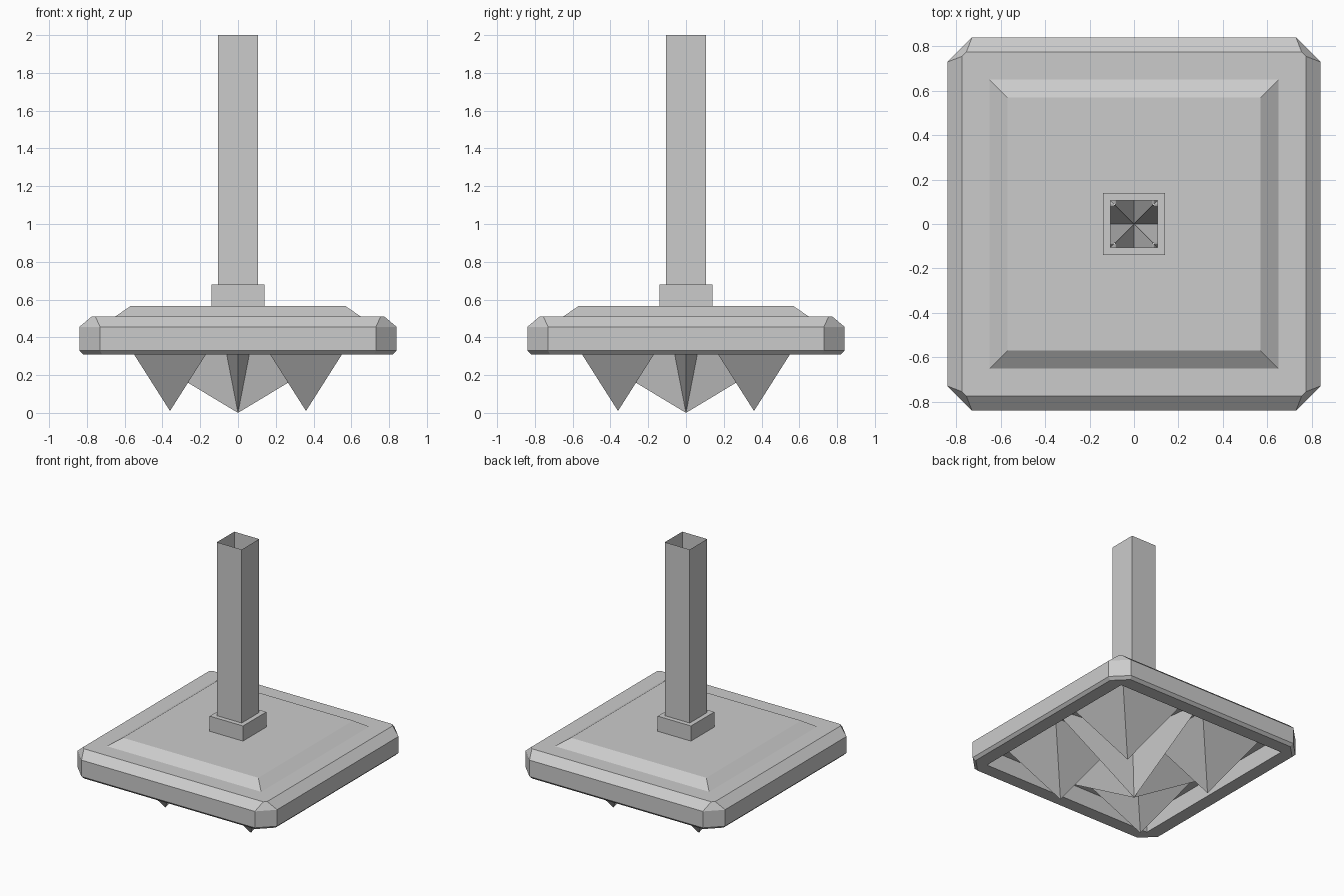
import bpy
import bmesh
from math import cos, sin, pi

cube = bpy.data.objects.get("Cube")
if cube:
    bpy.data.objects.remove(cube, do_unlink=True)

grey = bpy.data.materials.new("plain_grey")
grey.use_nodes = True
colour = (0.6, 0.6, 0.6, 1)
grey.diffuse_color = colour
grey.node_tree.nodes["Principled BSDF"].inputs["Base Color"].default_value = colour

CEILING = 0.44   # underside of the hollow base
TUBE = 0.105     # half width of the square tube


def finish(bm, name):
    mesh = bpy.data.meshes.new(name)
    bm.to_mesh(mesh)
    bm.free()
    mesh.materials.append(grey)
    obj = bpy.data.objects.new(name, mesh)
    bpy.context.collection.objects.link(obj)
    return obj


def square_loft(name, rings):
    """Join square rings given as (half width, height, corner cut)."""
    bm = bmesh.new()
    loops = []
    for half, z, cut in rings:
        inner = half - cut
        side = [(half, -inner), (half, inner)]
        loop = []
        for turn in range(4):
            c, s = round(cos(turn * pi / 2)), round(sin(turn * pi / 2))
            loop += [bm.verts.new((c * x - s * y, s * x + c * y, z)) for x, y in side]
        loops.append(loop)
    for upper, lower in zip(loops, loops[1:]):
        for j in range(8):
            k = (j + 1) % 8
            bm.faces.new((upper[j], lower[j], lower[k], upper[k]))
    # uncut corners collapse to single points
    bmesh.ops.remove_doubles(bm, verts=bm.verts, dist=0.0001)
    return finish(bm, name)


def spike(name, outline, tip, top):
    """Open-topped spike pointing down from an outline."""
    bm = bmesh.new()
    apex = bm.verts.new(tip)
    rim = [bm.verts.new((tip[0] + x, tip[1] + y, top)) for x, y in outline]
    for j, v in enumerate(rim):
        bm.faces.new((apex, rim[(j + 1) % len(rim)], v))
    return finish(bm, name)


# Upright hollow tube and the collar at its foot
square_loft("tube", [(TUBE, 2, 0), (TUBE, CEILING, 0)])
square_loft("collar", [(TUBE, 0.68, 0), (0.14, 0.68, 0), (0.14, 0.565, 0)])

# Raised panel on the base
square_loft("top_panel", [(TUBE, 0.565, 0), (0.57, 0.565, 0), (0.65, 0.51, 0)])

# Base with cut corners, bevelled edges and a hollow underside
square_loft("base", [
    (0.65, 0.51, 0), (0.775, 0.51, 0.02), (0.84, 0.455, 0.11),
    (0.84, 0.33, 0.11), (0.82, 0.31, 0.1), (0.72, 0.31, 0),
    (0.72, CEILING, 0), (TUBE, CEILING, 0),
])

# Four-armed spike in the middle
star = []
for turn in range(4):
    c, s = round(cos(turn * pi / 2)), round(sin(turn * pi / 2))
    star += [(0.73 * c, 0.73 * s), (0.085 * (c - s), 0.085 * (s + c))]
spike("star_spike", star, (0, 0, 0), CEILING)

# Pyramid spike in each quarter
h = 0.273
square = [(h, -h), (h, h), (-h, h), (-h, -h)]
for side, x in (("left", 0.36), ("right", -0.36)):
    for end, y in (("front", -0.36), ("back", 0.36)):
        spike(f"{end}_{side}_spike", square, (x, y, 0.01), CEILING)
